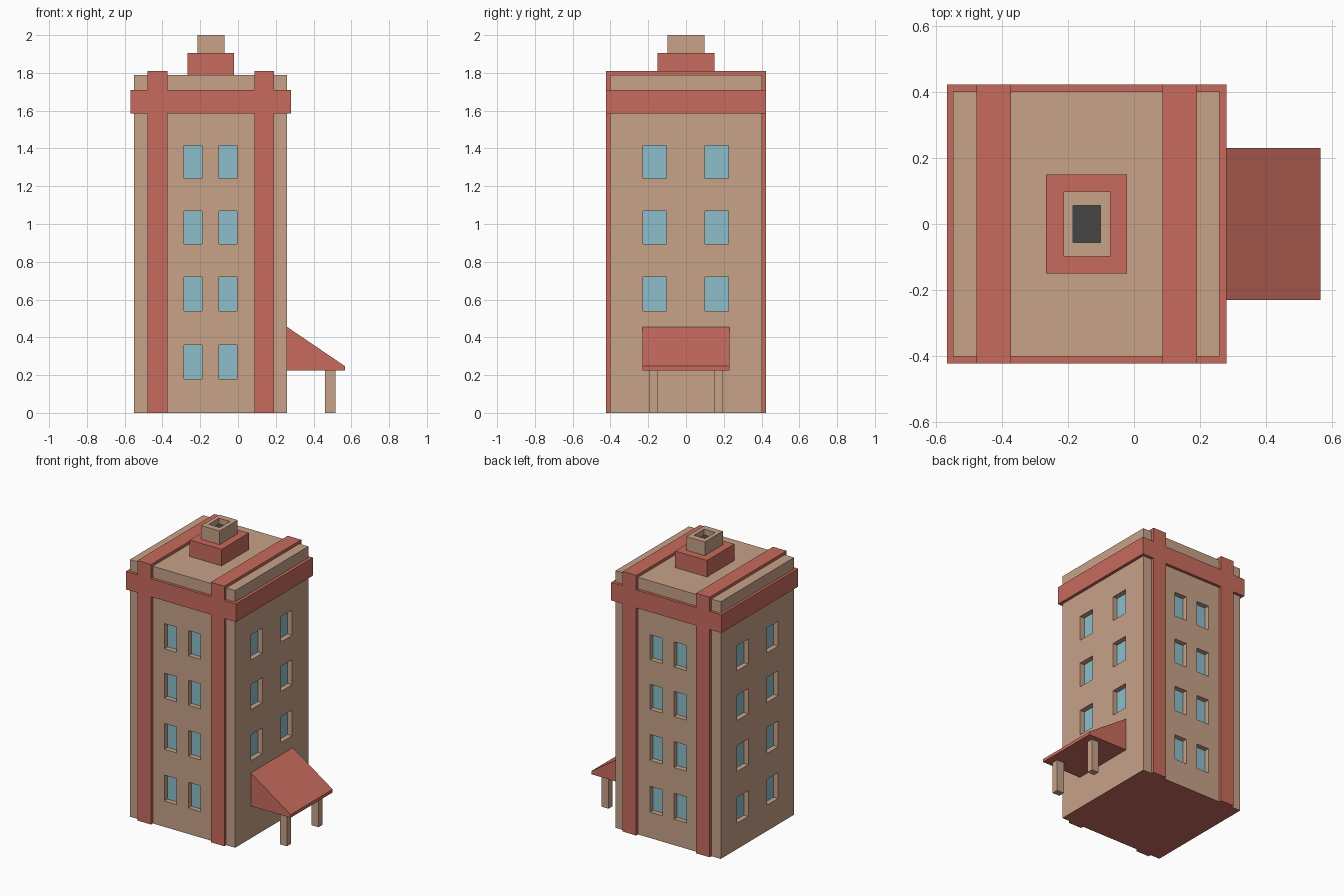
import bpy, bmesh

if "Cube" in bpy.data.objects:
    bpy.data.objects.remove(bpy.data.objects["Cube"])


def material(name, rgb):
    m = bpy.data.materials.new(name)
    m.diffuse_color = (*rgb, 1)
    m.use_nodes = True
    m.node_tree.nodes["Principled BSDF"].inputs["Base Color"].default_value = m.diffuse_color
    return m


TAN = material("tan_wall", (0.578, 0.36, 0.25))
RED = material("brick_red", (0.578, 0.147, 0.109))
GLASS = material("window_blue", (0.262, 0.52, 0.60))
DARK = material("soot_grey", (0.061, 0.061, 0.061))


def finish(name, bm, mats):
    bmesh.ops.recalc_face_normals(bm, faces=bm.faces)
    me = bpy.data.meshes.new(name)
    bm.to_mesh(me)
    bm.free()
    for m in mats:
        me.materials.append(m)
    ob = bpy.data.objects.new(name, me)
    bpy.context.collection.objects.link(ob)
    return ob


def prism(profile, y0, y1):
    """Extrude an xz profile from y0 to y1."""
    bm = bmesh.new()
    face = bm.faces.new([bm.verts.new((x, y0, z)) for x, z in profile])
    ext = bmesh.ops.extrude_face_region(bm, geom=[face])
    verts = [v for v in ext["geom"] if isinstance(v, bmesh.types.BMVert)]
    bmesh.ops.translate(bm, verts=verts, vec=(0, y1 - y0, 0))
    bmesh.ops.recalc_face_normals(bm, faces=bm.faces)
    return bm


def box(x, y, z):
    return prism([(x[0], z[0]), (x[1], z[0]), (x[1], z[1]), (x[0], z[1])], *y)


def cut_grid(bm, *spans_per_axis):
    """Slice the mesh at both ends of every span on the x, y and z axes."""
    for axis, spans in enumerate(spans_per_axis):
        no = [0, 0, 0]
        no[axis] = 1
        for value in (v for s in spans for v in s):
            bmesh.ops.bisect_plane(bm, geom=bm.verts[:] + bm.edges[:] + bm.faces[:],
                                   plane_co=[value * n for n in no], plane_no=no)
    bm.normal_update()


def recess(bm, faces, depth, index):
    """Sink the faces straight in and recolour their floors."""
    for f in faces:
        f.material_index = index
    ret = bmesh.ops.inset_individual(bm, faces=faces, thickness=0, depth=-depth)
    for f in ret["faces"]:
        if f not in faces:
            f.material_index = 0


def inside(value, spans):
    return any(a < value < b for a, b in spans)


# tower body with recessed windows
WIN_X = [(-0.285, -0.19), (-0.10, -0.005)]
WIN_Y = [(-0.228, -0.103), (0.10, 0.225)]
WIN_Z = [(0.18, 0.36), (0.54, 0.72), (0.895, 1.07), (1.24, 1.415)]
bm = box((-0.55, 0.26), (-0.403, 0.403), (0, 1.79))
cut_grid(bm, WIN_X, WIN_Y, WIN_Z)
panes = []
for f in bm.faces:
    c, n = f.calc_center_median(), f.normal
    if n.z < -0.5:
        f.material_index = 2          # red underside
    elif abs(n.z) < 0.5 and inside(c.z, WIN_Z):
        if abs(n.y) > 0.5 and inside(c.x, WIN_X):
            panes.append(f)
        elif abs(n.x) > 0.5 and inside(c.y, WIN_Y):
            if n.x < 0 or c.z > 0.5:  # no ground-floor windows behind the porch
                panes.append(f)
recess(bm, panes, 0.035, 1)
finish("tower_body", bm, [TAN, GLASS, RED])

# red straps over the roof and band around the top
for name, x in (("left_strap", (-0.478, -0.374)), ("right_strap", (0.087, 0.191))):
    finish(name, box(x, (-0.423, 0.423), (0, 1.81)), [RED])
finish("top_band", box((-0.568, 0.281), (-0.423, 0.423), (1.585, 1.71)), [RED])

# chimney base and hollow stack
finish("chimney_base", box((-0.267, -0.021), (-0.15, 0.15), (1.77, 1.905)), [RED])
HOLE_X, HOLE_Y = [(-0.185, -0.101)], [(-0.056, 0.056)]
bm = box((-0.214, -0.072), (-0.099, 0.099), (1.89, 2.0))
cut_grid(bm, HOLE_X, HOLE_Y)
hole = [f for f in bm.faces if f.normal.z > 0.5
        and inside(f.calc_center_median().x, HOLE_X)
        and inside(f.calc_center_median().y, HOLE_Y)]
recess(bm, hole, 0.04, 1)
finish("chimney_stack", bm, [TAN, DARK])

# porch roof wedge and its posts
wedge = [(0.255, 0.225), (0.567, 0.225), (0.567, 0.247), (0.26, 0.455), (0.255, 0.455)]
finish("porch_roof", prism(wedge, -0.231, 0.231), [RED])
for name, y in (("front_post", (-0.197, -0.152)), ("back_post", (0.15, 0.195))):
    finish(name, box((0.46, 0.515), y, (0, 0.23)), [TAN])
